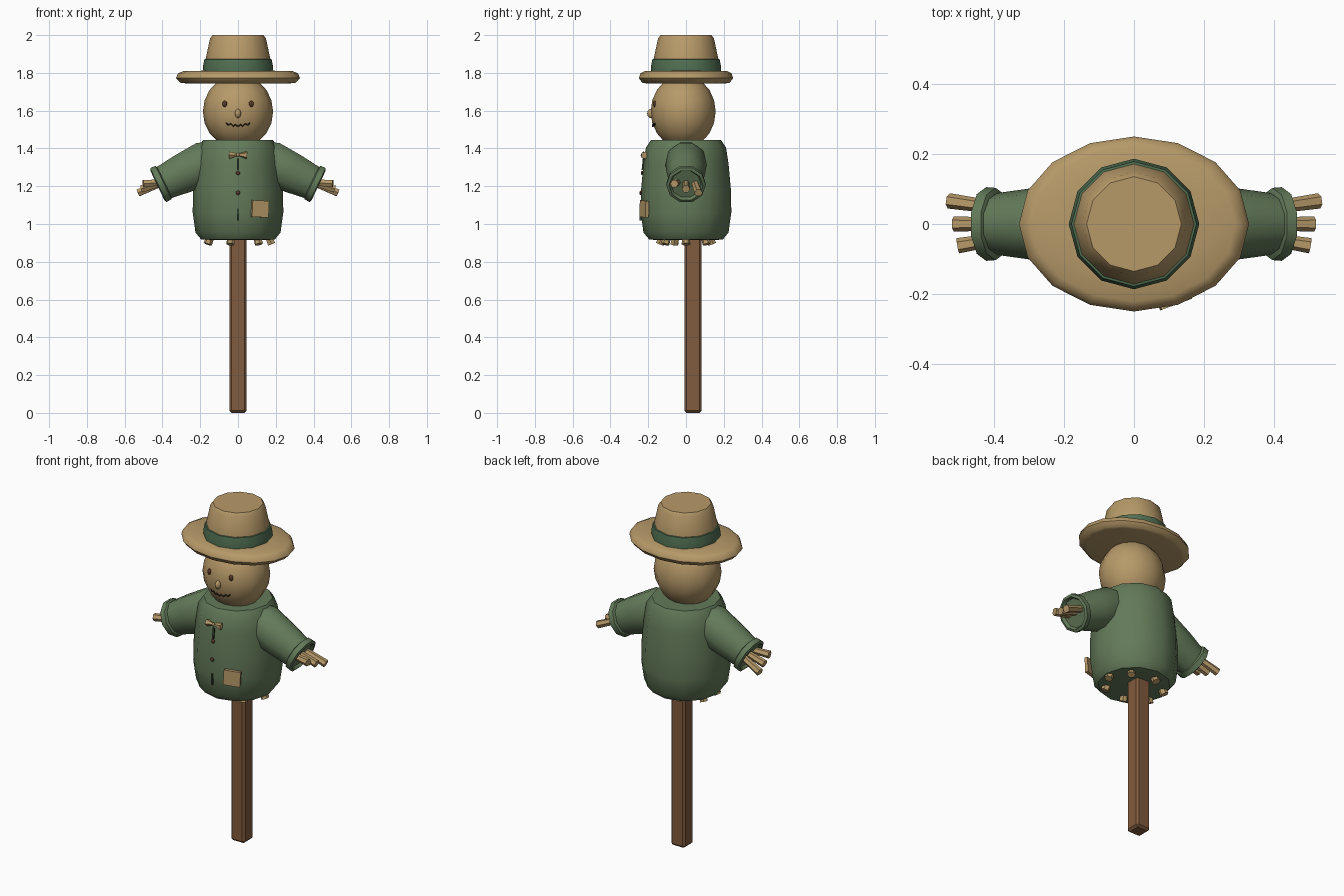
import bpy, bmesh, math
from mathutils import Vector, Matrix

cube = bpy.data.objects.get("Cube")
if cube:
    bpy.data.objects.remove(cube)


def material(name, r, g, b):
    m = bpy.data.materials.new(name)
    m.use_nodes = True
    m.diffuse_color = (r, g, b, 1)
    bsdf = next(n for n in m.node_tree.nodes if n.type == 'BSDF_PRINCIPLED')
    bsdf.inputs["Base Color"].default_value = (r, g, b, 1)
    return m


STRAW = material("straw_tan", 0.47, 0.32, 0.14)
GREEN = material("coat_green", 0.125, 0.195, 0.10)
BAND = material("band_green", 0.08, 0.16, 0.085)
WOOD = material("post_wood", 0.22, 0.105, 0.048)
DARK = material("button_brown", 0.10, 0.04, 0.022)
THREAD = material("dark_thread", 0.025, 0.018, 0.012)
SEAM = material("seam_green", 0.03, 0.05, 0.028)


def finish(name, bm, mat, angle=40):
    bmesh.ops.recalc_face_normals(bm, faces=bm.faces)
    me = bpy.data.meshes.new(name)
    bm.to_mesh(me)
    bm.free()
    me.materials.append(mat)
    for p in me.polygons:
        p.use_smooth = True
    me.set_sharp_from_angle(angle=math.radians(angle))
    ob = bpy.data.objects.new(name, me)
    bpy.context.collection.objects.link(ob)
    return ob


def lathe(name, profile, mat, sides=12, origin=(0, 0, 0), axis=(0, 0, 1),
          scale=(1, 1), angle=40):
    """Capped surface of (radius, height) rings along an axis."""
    bm = bmesh.new()
    axis = Vector(axis)
    turn = Matrix() if axis.z > 0.999 else axis.to_track_quat('Z', 'Y').to_matrix().to_4x4()
    place = Matrix.Translation(origin) @ turn
    rings = []
    for r, h in profile:
        ring = []
        for i in range(sides):
            a = math.tau * i / sides
            p = Vector((r * math.cos(a) * scale[0], r * math.sin(a) * scale[1], h))
            ring.append(bm.verts.new(place @ p))
        rings.append(ring)
    for low, high in zip(rings, rings[1:]):
        for i in range(sides):
            j = (i + 1) % sides
            bm.faces.new((low[i], low[j], high[j], high[i]))
    bm.faces.new(rings[0])
    bm.faces.new(rings[-1])
    return finish(name, bm, mat, angle)


def stick(name, start, end, r0, r1, mat, sides=6):
    d = Vector(end) - Vector(start)
    return lathe(name, [(r0, 0), (r1, d.length)], mat, sides, start, d.normalized())


def ball(name, centre, size, mat, u=12, v=8):
    bm = bmesh.new()
    bmesh.ops.create_uvsphere(bm, u_segments=u, v_segments=v, radius=1)
    bmesh.ops.transform(bm, verts=bm.verts,
                        matrix=Matrix.Translation(centre) @ Matrix.Diagonal((*size, 1)))
    return finish(name, bm, mat, 60)


def box(name, centre, size, mat, bevel=0, turn=None):
    bm = bmesh.new()
    bmesh.ops.create_cube(bm, size=1)
    bmesh.ops.transform(bm, verts=bm.verts, matrix=Matrix.Diagonal((*size, 1)))
    if bevel:
        bmesh.ops.bevel(bm, geom=bm.edges[:], offset=bevel, segments=1, affect='EDGES')
    bmesh.ops.transform(bm, verts=bm.verts,
                        matrix=Matrix.Translation(centre) @ (turn or Matrix()))
    return finish(name, bm, mat, 30)


# Post
box("post", (0, 0.037, 0.5), (0.092, 0.092, 1.0), WOOD, 0.012)

# Coat body
lathe("coat", [(0.15, 0.915), (0.195, 0.918), (0.225, 0.955), (0.24, 1.06), (0.238, 1.18),
               (0.225, 1.32), (0.212, 1.405), (0.185, 1.445)], GREEN, angle=45)

# Straw poking out of the hem
for i in range(7):
    a = math.tau * i / 7
    c, s = math.cos(a), math.sin(a)
    stick("hem_straw", (0.155 * c, 0.12 * s, 0.95), (0.178 * c, 0.142 * s, 0.893),
          0.02, 0.023, STRAW)

# Sleeves, cuffs and straw fingers
for side, label in ((1, "left"), (-1, "right")):
    axis = (side * 0.9, 0, -0.43)
    lathe(label + "_sleeve", [(0.105, -0.04), (0.121, 0), (0.11, 0.14), (0.093, 0.265)],
          GREEN, 10, (side * 0.17, 0, 1.325), axis, (0.92, 1))
    lathe(label + "_cuff", [(0.09, 0), (0.103, 0.006), (0.105, 0.036), (0.09, 0.042),
                            (0.08, 0.025)],
          GREEN, 10, (side * 0.389, 0, 1.222), axis)
    for y, x, z in ((-0.062, 0.502, 1.213), (0, 0.513, 1.185), (0.066, 0.528, 1.165)):
        stick(label + "_finger", (side * 0.39, y * 0.7, 1.222), (side * x, y, z),
              0.018, 0.022, STRAW)

# Coat front: buttons, seam, bow and patch
for z, y in ((1.27, -0.232), (1.165, -0.24)):
    ball("button", (0, y, z), (0.011, 0.007, 0.012), DARK, 8, 6)
box("upper_seam", (0, -0.226, 1.315), (0.01, 0.012, 0.06), SEAM,
    turn=Matrix.Rotation(math.radians(-6), 4, 'X'))
box("lower_seam", (0, -0.239, 1.05), (0.01, 0.012, 0.065), SEAM)
for side in (-1, 1):
    stick("bow_loop", (side * 0.006, -0.226, 1.367), (side * 0.046, -0.22, 1.364),
          0.008, 0.021, STRAW, 5)
ball("bow_knot", (0, -0.228, 1.367), (0.01, 0.009, 0.01), STRAW, 8, 6)
box("patch", (0.117, -0.221, 1.08), (0.093, 0.018, 0.088), STRAW,
    turn=Matrix.Rotation(math.radians(20), 4, 'Z') @ Matrix.Rotation(math.radians(3), 4, 'Y'))

# Head and face
ball("head", (0, -0.015, 1.595), (0.186, 0.172, 0.195), STRAW, 12, 10)
for side in (-1, 1):
    ball("eye", (side * 0.07, -0.165, 1.636), (0.013, 0.01, 0.017), DARK, 8, 6)
ball("nose", (0, -0.184, 1.585), (0.016, 0.022, 0.025), STRAW, 8, 6)

# Stitched zigzag mouth
curve = bpy.data.curves.new("mouth", 'CURVE')
curve.dimensions = '3D'
curve.bevel_depth = 0.004
curve.bevel_resolution = 0
curve.use_fill_caps = True
line = curve.splines.new('POLY')
line.points.add(10)
for i, p in enumerate(line.points):
    t = i / 5 - 1
    p.co = (0.065 * t, -0.176 + 0.016 * t * t, 1.521 + 0.012 * t * t + 0.005 * (-1) ** i, 1)
curve.materials.append(THREAD)
bpy.context.collection.objects.link(bpy.data.objects.new("mouth", curve))

# Hat: oval brim, crown and band
lathe("hat_brim", [(0.28, 1.745), (0.305, 1.748), (0.328, 1.772), (0.318, 1.797),
                   (0.29, 1.809), (0.17, 1.812)], STRAW, 16, scale=(1, 0.76), angle=50)
lathe("hat_crown", [(0.178, 1.79), (0.172, 1.87), (0.148, 1.982), (0.135, 2.0)],
      STRAW, 12, angle=50)
lathe("hat_band", [(0.186, 1.808), (0.186, 1.83), (0.178, 1.872), (0.168, 1.874)], BAND, 12)
